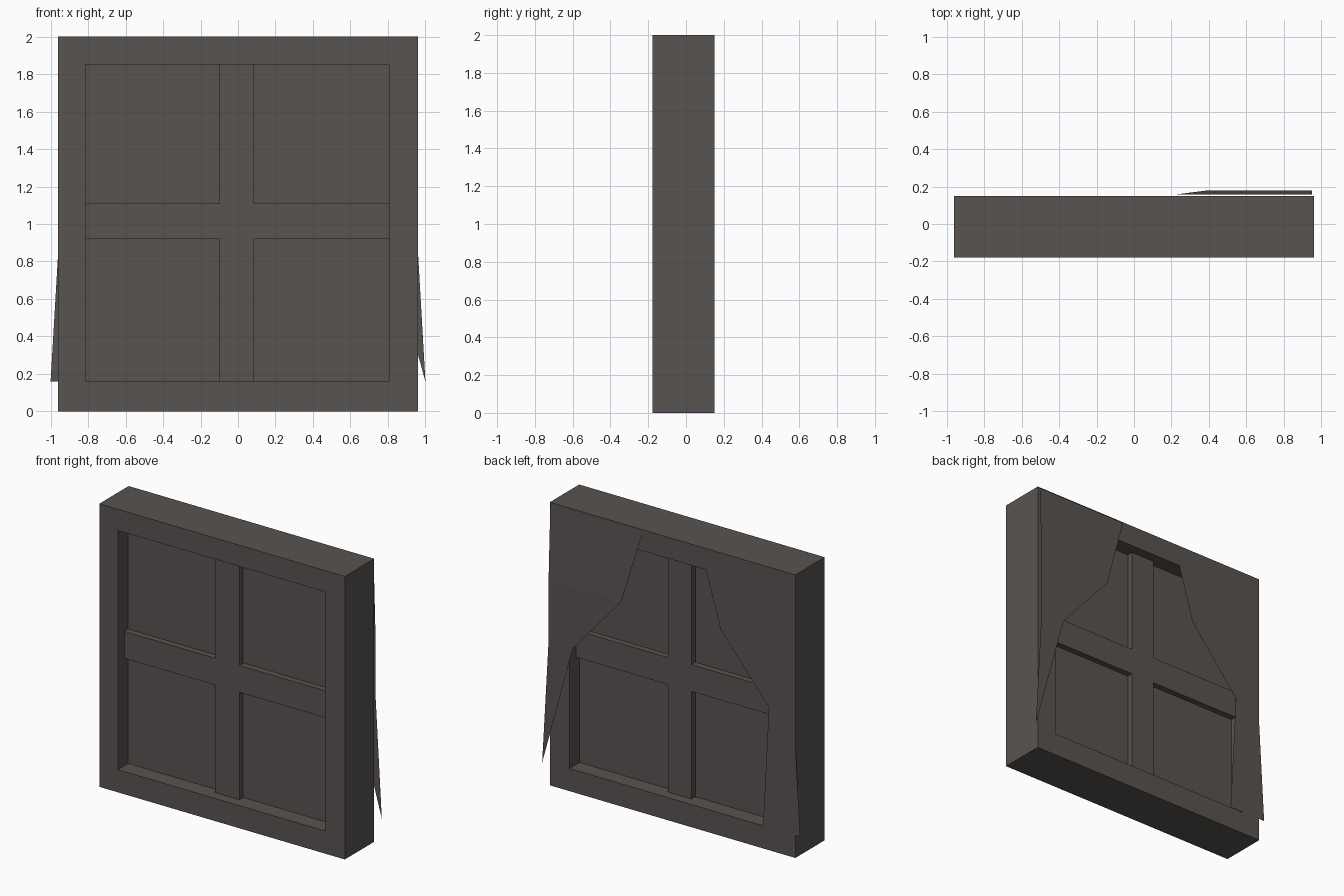
import bpy
import bmesh

if "Cube" in bpy.data.objects:
    bpy.data.objects.remove(bpy.data.objects["Cube"])

mat = bpy.data.materials.new("dark_weathered_wood")
mat.diffuse_color = (0.098, 0.088, 0.083, 1.0)
mat.use_nodes = True
mat.node_tree.nodes["Principled BSDF"].inputs["Base Color"].default_value = mat.diffuse_color


def finish(bm, name, solid=True):
    if solid:
        bmesh.ops.recalc_face_normals(bm, faces=bm.faces[:])
    mesh = bpy.data.meshes.new(name)
    bm.to_mesh(mesh)
    bm.free()
    mesh.materials.append(mat)
    obj = bpy.data.objects.new(name, mesh)
    bpy.context.collection.objects.link(obj)
    return obj


def rect(x0, x1, z0, z1):
    return [(x0, z0), (x1, z0), (x1, z1), (x0, z1)]


def prism(name, outline, y0, y1):
    """Extrude an outline in the x-z plane from y0 to y1."""
    bm = bmesh.new()
    face = bm.faces.new([bm.verts.new((x, y0, z)) for x, z in outline])
    ext = bmesh.ops.extrude_face_region(bm, geom=[face])
    verts = [g for g in ext["geom"] if isinstance(g, bmesh.types.BMVert)]
    bmesh.ops.translate(bm, vec=(0, y1 - y0, 0), verts=verts)
    return finish(bm, name)


def ring(name, outer, inner, y0, y1):
    """Rectangular frame with a through opening."""
    bm = bmesh.new()
    loops = [[bm.verts.new((x, y, z)) for x, z in pts]
             for pts, y in ((outer, y0), (outer, y1), (inner, y1), (inner, y0))]
    for k in range(4):
        a, b = loops[k], loops[(k + 1) % 4]
        for i in range(4):
            j = (i + 1) % 4
            bm.faces.new((a[i], a[j], b[j], b[i]))
    return finish(bm, name)


def curtain(name, rows):
    """Thin cloth sheet from rows of (inner x, outer x, y, z)."""
    bm = bmesh.new()
    pairs = [(bm.verts.new((xi, y, z)), bm.verts.new((xo, y, z)))
             for xi, xo, y, z in rows]
    for (a, b), (c, d) in zip(pairs, pairs[1:]):
        face = bm.faces.new((a, b, d, c))
        face.normal_update()
        if face.normal.y < 0:
            face.normal_flip()
    bmesh.ops.remove_doubles(bm, verts=bm.verts[:], dist=0.0005)
    return finish(bm, name, solid=False)


# Window opening and cross bar limits
L, R, B, T = -0.815, 0.805, 0.16, 1.85
x0, x1, z0, z1 = -0.10, 0.085, 0.92, 1.11

# Outer frame
ring("window_frame", rect(-0.96, 0.96, 0, 2), rect(L, R, B, T), -0.178, 0.15)

# Cross-shaped glazing bars
cross = [(x0, B), (x1, B), (x1, z0), (R, z0), (R, z1), (x1, z1),
         (x1, T), (x0, T), (x0, z1), (L, z1), (L, z0), (x0, z0)]
prism("glazing_bars", cross, -0.106, 0.08)

# Pane filling the opening
prism("window_pane", rect(L, R, B, T), -0.063, 0.038)

# Torn curtains hanging on the back
curtain("torn_curtain_right", [
    (0.226, 0.95, 0.158, 1.99), (0.383, 0.95, 0.178, 1.46),
    (0.76, 0.95, 0.178, 1.03), (1.0, 1.0, 0.178, 0.16)])
curtain("torn_curtain_left", [
    (-0.22, -0.95, 0.153, 1.995), (-0.378, -0.95, 0.153, 1.46),
    (-0.755, -0.95, 0.153, 1.01), (-0.71, -1.0, 0.153, 0.16)])
